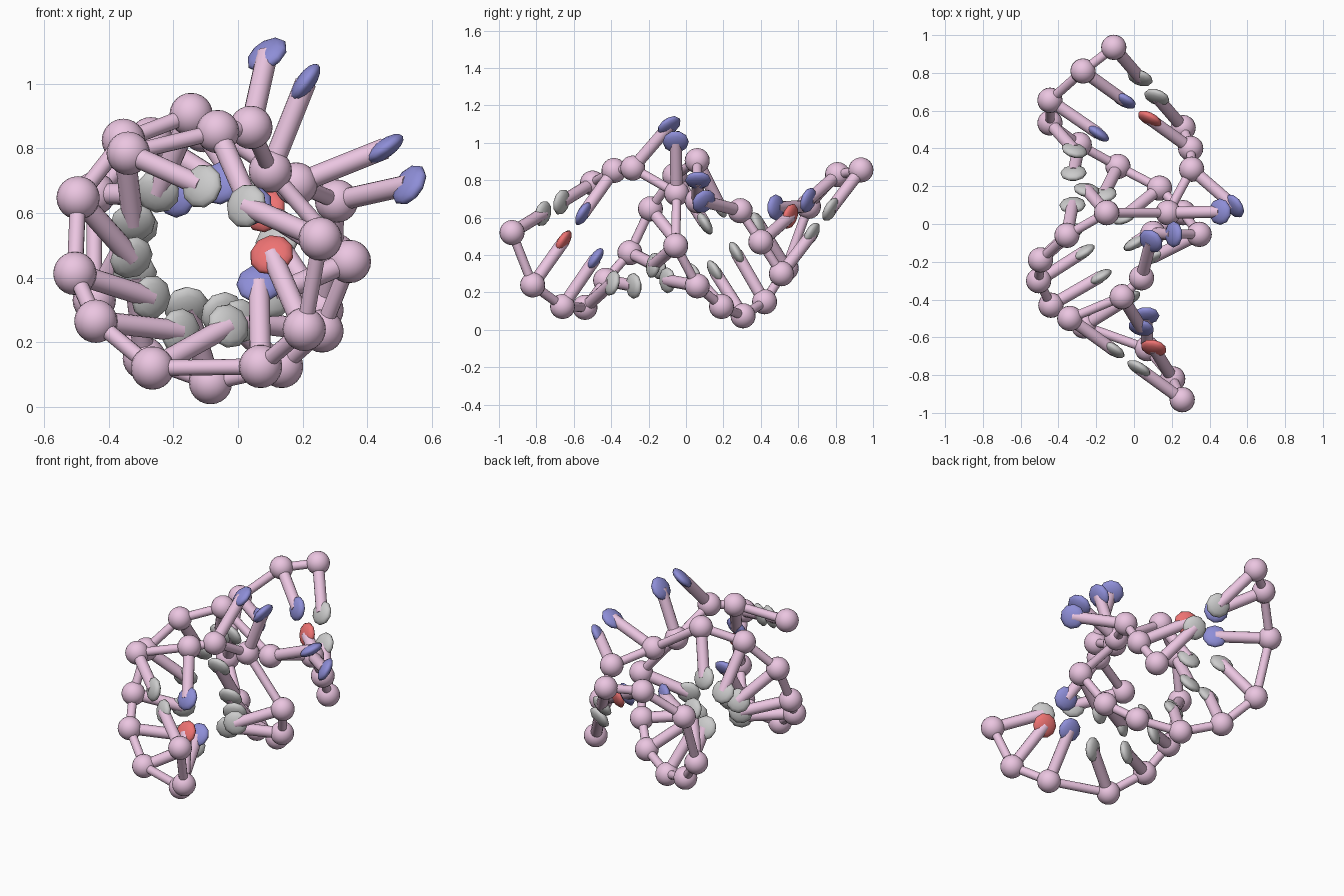
import bpy, bmesh
from mathutils import Vector, Matrix

if "Cube" in bpy.data.objects:
    bpy.data.objects.remove(bpy.data.objects["Cube"])

# Backbone joints of the two strands, read along each strand
STRAND_A = [(.255, -.93, .52), (.205, -.82, .24), (.07, -.66, .125), (-.265, -.54, .12),
            (-.44, -.43, .265), (-.505, -.3, .413), (-.495, -.19, .647), (-.355, -.06, .825),
            (-.145, .06, .905), (.18, .06, .69), (.305, .29, .637), (.3, .4, .47), (.26, .51, .3)]
STRAND_B = [(-.107, .935, .855), (-.27, .81, .83), (-.445, .655, .66), (-.445, .535, .33),
            (-.29, .42, .15), (-.085, .305, .075), (.135, .19, .125), (.26, .06, .235),
            (.345, -.055, .45), (.1, -.05, .73), (.04, -.285, .865), (-.063, -.385, .852),
            (-.34, -.5, .785)]
# Rung directions of the middle joints (strand A; strand B is the half-turn copy)
RUNGS = [(-.005, .175, .255), (.235, .145, .13), (.26, .15, -.03), (.235, .15, -.075),
         (.165, .15, -.185), (.03, .16, -.255), (-.105, .12, -.24), (.275, .005, .11),
         (.225, -.195, .05)]
# Disc normals of the two rungs that swing outwards
FLIPPED = {9: (.57, 0, -.82), 10: (.72, .5, -.5)}
COLOURS_A = "grbggggggbbrg"
COLOURS_B = "gbbggggggbbbg"


def material(name, colour):
    m = bpy.data.materials.new(name)
    m.diffuse_color = (*colour, 1)
    m.use_nodes = True
    m.node_tree.nodes["Principled BSDF"].inputs["Base Color"].default_value = m.diffuse_color
    return m


PINK = material("pink", (.83, .56, .75))
BASE_MATS = {"g": None, "r": material("red", (.85, .17, .17)),
             "b": material("blue", (.27, .27, .68))}


def finish(name, bm, mat):
    # smooth sides, flat rod caps
    me = bpy.data.meshes.new(name)
    for f in bm.faces:
        f.smooth = len(f.verts) < 5
    bm.to_mesh(me)
    bm.free()
    if mat:
        me.materials.append(mat)
    bpy.context.collection.objects.link(bpy.data.objects.new(name, me))


def rod(bm, a, b, r):
    d = b - a
    m = Matrix.Translation((a + b) / 2) @ d.to_track_quat('Z', 'Y').to_matrix().to_4x4()
    bmesh.ops.create_cone(bm, cap_ends=True, segments=14, radius1=r, radius2=r,
                          depth=d.length, matrix=m)


def half_turn(v):
    # direction rotated half a turn about the diagonal symmetry axis
    return Vector((v[2], -v[1], v[0]))


def disc(name, p, normal, along, mat):
    # flattened ellipsoid lying in the plane of the rung
    bm = bmesh.new()
    z = normal.normalized()
    x = (along - along.dot(z) * z).normalized()
    rot = Matrix((x, z.cross(x), z)).transposed().to_4x4()
    m = Matrix.Translation(p) @ rot @ Matrix.Diagonal((.07, .07, .029, 1))
    bmesh.ops.create_uvsphere(bm, u_segments=10, v_segments=8, radius=1, matrix=m)
    finish(name, bm, mat)


def strand(tag, points, partners, colours, turn):
    pts = [Vector(p) for p in points]
    mates = [Vector(p) for p in reversed(partners)]

    # Backbone: balls joined by thin rods
    bm = bmesh.new()
    for p in pts:
        bmesh.ops.create_uvsphere(bm, u_segments=20, v_segments=12, radius=.067,
                                  matrix=Matrix.Translation(p))
    for a, b in zip(pts, pts[1:]):
        rod(bm, a, b, .025)
    finish("backbone_" + tag, bm, PINK)

    # Rungs with a flat disc on each tip; end rungs aim at the paired joint
    rungs = bmesh.new()
    for i, p in enumerate(pts):
        if 2 <= i <= 10:
            d = turn(RUNGS[i - 2])
        else:
            d = (mates[i] - p).normalized() * .3
        rod(rungs, p, p + d, .033)
        u = d.normalized()
        n = turn(FLIPPED[i]) if i in FLIPPED else Vector((0, 1, 0)) - u.y * u
        disc(f"base_{tag}_{i + 1}", p + d, n, u, BASE_MATS[colours[i]])
    finish("rungs_" + tag, rungs, PINK)


strand("a", STRAND_A, STRAND_B, COLOURS_A, Vector)
strand("b", STRAND_B, STRAND_A, COLOURS_B, half_turn)
